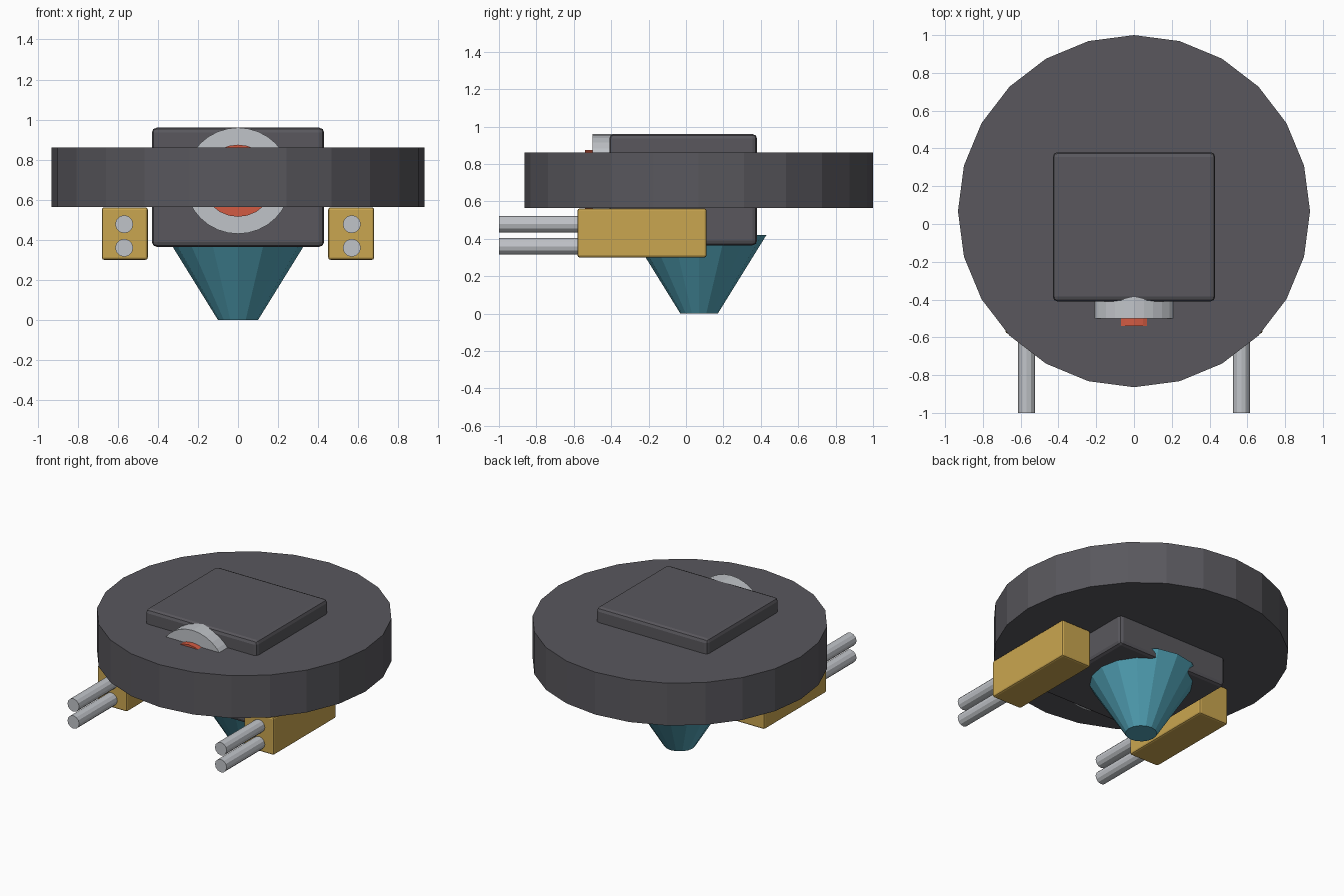
import bpy
import math

cube = bpy.data.objects.get("Cube")
if cube:
    bpy.data.objects.remove(cube, do_unlink=True)


def material(name, color):
    mat = bpy.data.materials.new(name)
    mat.use_nodes = True
    rgba = (*color, 1.0)
    mat.diffuse_color = rgba
    mat.node_tree.nodes["Principled BSDF"].inputs["Base Color"].default_value = rgba
    return mat


dark = material("dark grey", (0.10, 0.097, 0.11))
gold = material("gold", (0.59, 0.38, 0.08))
teal = material("teal", (0.085, 0.37, 0.48))
silver = material("light grey", (0.53, 0.55, 0.58))
red = material("red", (0.65, 0.105, 0.055))


def box(name, low, high, mat, bevel):
    center = [(a + b) / 2 for a, b in zip(low, high)]
    bpy.ops.mesh.primitive_cube_add(size=1, location=center)
    ob = bpy.context.object
    ob.name = name
    ob.scale = [b - a for a, b in zip(low, high)]
    bpy.ops.object.transform_apply(location=False, rotation=False, scale=True)
    ob.data.materials.append(mat)
    mod = ob.modifiers.new("rounded edges", 'BEVEL')
    mod.width = bevel
    mod.segments = 2
    return ob


def cylinder_y(name, x, z, radius, front, back, sides, mat):
    """Cylinder lying along the y axis."""
    bpy.ops.mesh.primitive_cylinder_add(
        vertices=sides, radius=radius, depth=back - front,
        location=(x, (front + back) / 2, z), rotation=(math.pi / 2, 0, 0))
    ob = bpy.context.object
    ob.name = name
    ob.data.materials.append(mat)
    return ob


# Wide flat disc
bpy.ops.mesh.primitive_cylinder_add(vertices=24, radius=0.932, depth=0.295,
                                    location=(0, 0.068, 0.7125))
disc = bpy.context.object
disc.name = "disc"
disc.data.materials.append(dark)

# Central body
box("body", (-0.43, -0.41, 0.365), (0.43, 0.38, 0.96), dark, 0.025)

# Thruster cone, narrow end down
bpy.ops.mesh.primitive_cone_add(vertices=16, radius1=0.1, radius2=0.36,
                                depth=0.42, location=(0, 0.07, 0.21))
cone = bpy.context.object
cone.name = "thruster_cone"
cone.data.materials.append(teal)

# Eye on the front of the body
cylinder_y("eye_ring", 0, 0.695, 0.265, -0.5, -0.36, 32, silver)
cylinder_y("eye_lens", 0, 0.695, 0.18, -0.54, -0.45, 24, red)

# Gun pods with twin barrels
for side, sign in (("left", 1), ("right", -1)):
    inner, outer = sorted((sign * 0.45, sign * 0.68))
    box(side + "_gun_pod", (inner, -0.58, 0.3), (outer, 0.11, 0.562), gold, 0.012)
    for level, z in (("lower", 0.36), ("upper", 0.478)):
        cylinder_y(f"{side}_{level}_barrel", sign * 0.568, z, 0.045,
                   -1.0, -0.5, 12, silver)
